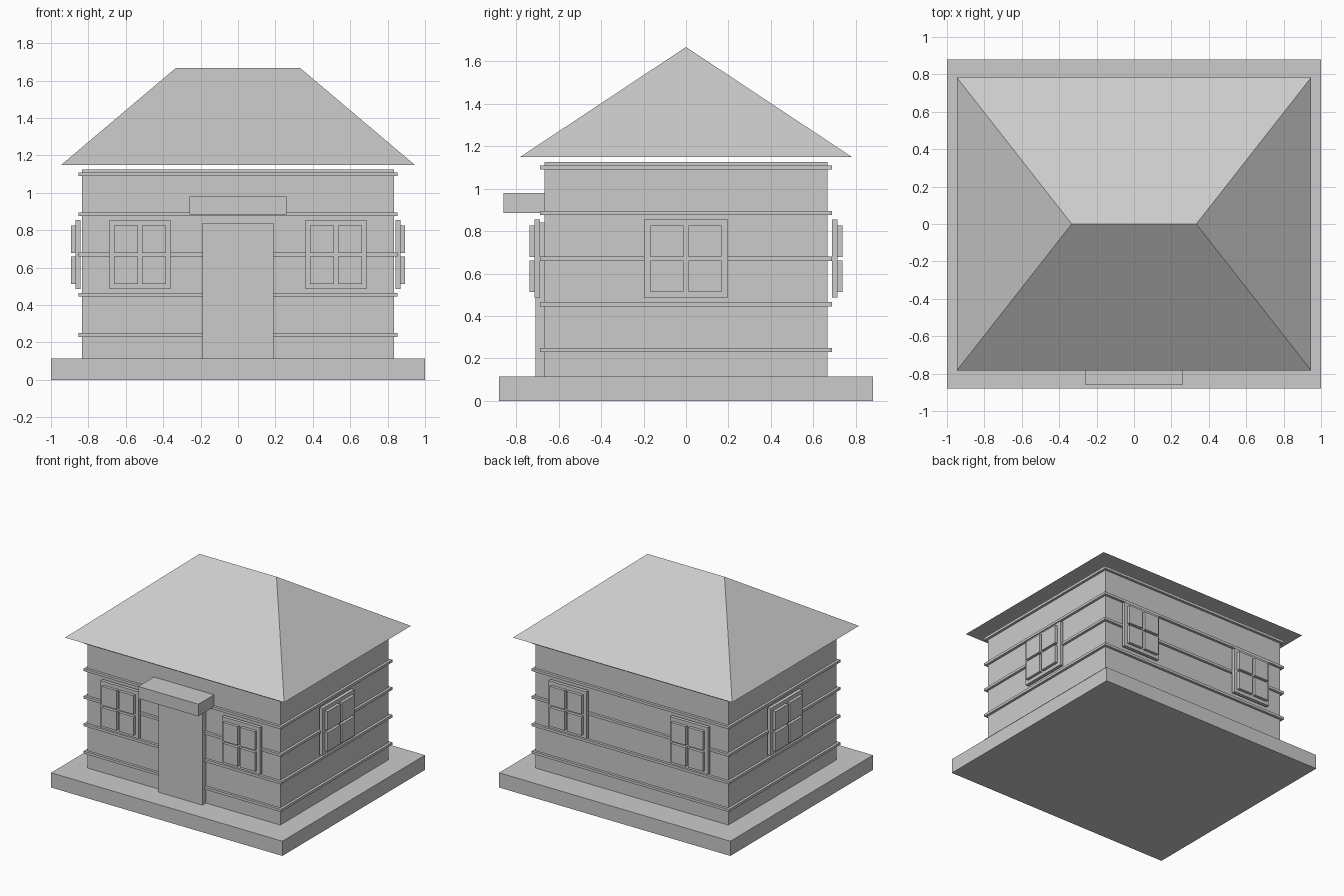
import bpy
import bmesh
from mathutils import Matrix, Vector

cube = bpy.data.objects.get("Cube")
if cube:
    bpy.data.objects.remove(cube, do_unlink=True)

# One plain colour for the whole house
grey = bpy.data.materials.new("plain_grey")
grey.use_nodes = True
colour = (0.6, 0.6, 0.6, 1)
grey.diffuse_color = colour
grey.node_tree.nodes["Principled BSDF"].inputs["Base Color"].default_value = colour


def add_box(bm, low, high):
    low, high = Vector(low), Vector(high)
    place = Matrix.Translation((low + high) / 2) @ Matrix.Diagonal((*(high - low), 1))
    bmesh.ops.create_cube(bm, size=1, matrix=place)


def finish(name, bm):
    mesh = bpy.data.meshes.new(name)
    bm.to_mesh(mesh)
    bm.free()
    mesh.materials.append(grey)
    obj = bpy.data.objects.new(name, mesh)
    bpy.context.collection.objects.link(obj)
    return obj


def box(name, low, high):
    bm = bmesh.new()
    add_box(bm, low, high)
    return finish(name, bm)


# Foundation, walls, door and awning
FLOOR, WALL_X, WALL_Y = 0.115, 0.833, 0.667
box("foundation", (-1, -0.88, 0), (1, 0.88, FLOOR))
box("walls", (-WALL_X, -WALL_Y, FLOOR), (WALL_X, WALL_Y, 1.125))
box("door", (-0.19, -0.71, FLOOR), (0.19, -WALL_Y, 0.84))
box("awning", (-0.26, -0.86, 0.885), (0.26, -WALL_Y, 0.98))

# Horizontal trim bands around the walls
for i in range(5):
    z = 0.24 + i * 0.215
    box(f"trim_band_{i + 1}", (-WALL_X - 0.02, -WALL_Y - 0.02, z - 0.01),
        (WALL_X + 0.02, WALL_Y + 0.02, z + 0.01))

# Hipped roof: a box whose top is pinched into a ridge
bm = bmesh.new()
add_box(bm, (-0.947, -0.783, 1.148), (0.947, 0.783, 1.667))
for v in bm.verts:
    if v.co.z > 1.5:
        v.co.x = 0.333 if v.co.x > 0 else -0.333
        v.co.y = 0
bmesh.ops.remove_doubles(bm, verts=bm.verts, dist=0.001)
bmesh.ops.recalc_face_normals(bm, faces=bm.faces)
finish("roof", bm)


# Window: a backing frame with four raised panes, facing -y before turning
def window(name, along, out, half, pane_half, turn):
    bm = bmesh.new()
    add_box(bm, (along - half, -out - 0.027, 0.487), (along + half, -out, 0.855))
    for sx in (-1, 1):
        for sz in (-1, 1):
            xs = sorted((along + sx * 0.011, along + sx * pane_half))
            zs = sorted((0.67 + sz * 0.009, 0.67 + sz * 0.156))
            add_box(bm, (xs[0], -out - 0.05, zs[0]), (xs[1], -out - 0.027, zs[1]))
    bm.transform(Matrix.Rotation(turn, 4, "Z"))
    finish(name, bm)


PI = 3.14159265
for side, s in (("left", 1), ("right", -1)):
    window(f"front_window_{side}", s * 0.524, 0.687, 0.164, 0.138, 0)
    window(f"back_window_{side}", -s * 0.524, 0.687, 0.164, 0.138, PI)
    window(f"side_window_{side}", 0, 0.842, 0.197, 0.167, s * PI / 2)
